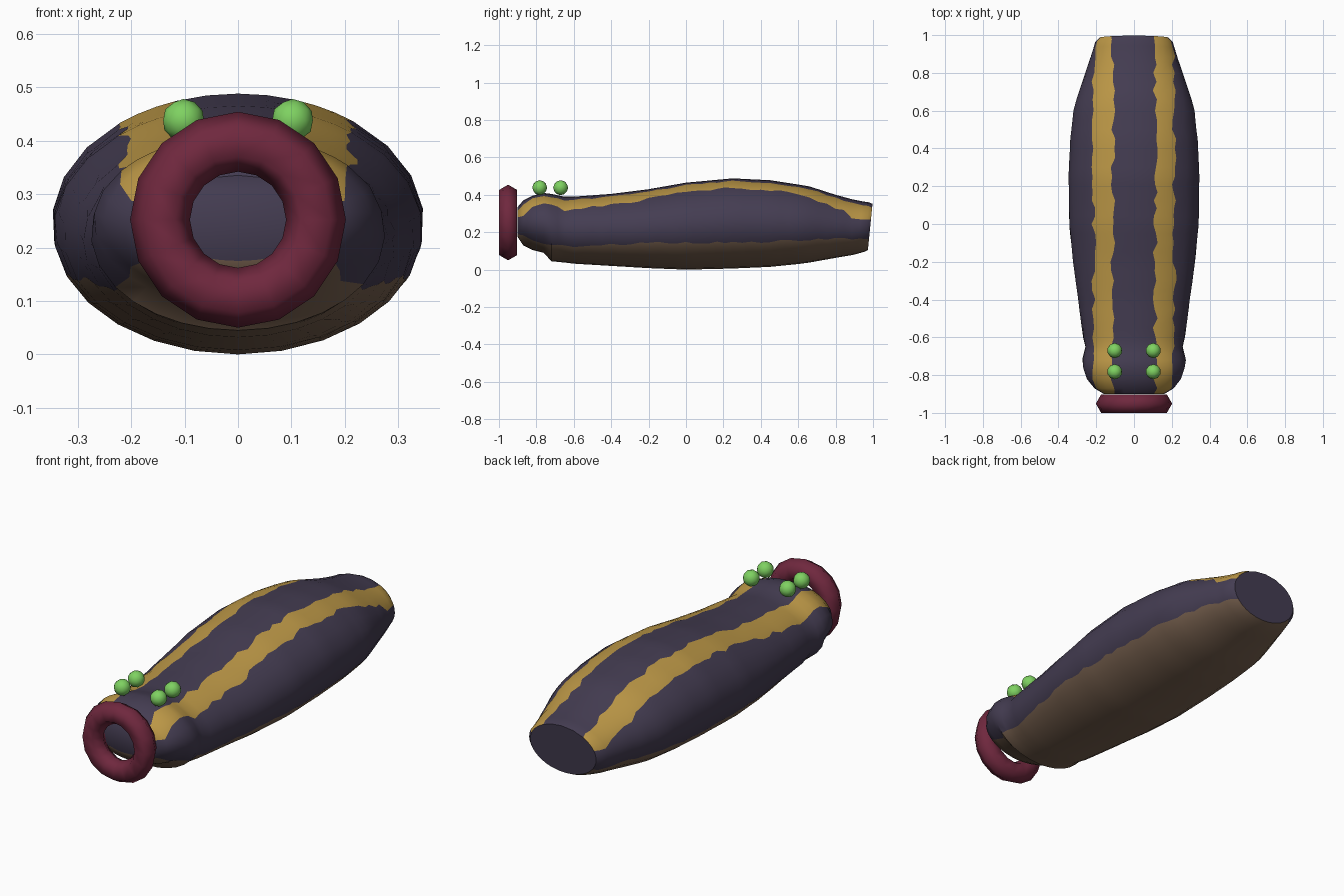
import bpy, bmesh, math, random
from mathutils import Matrix

random.seed(4)
cube = bpy.data.objects.get("Cube")
if cube:
    bpy.data.objects.remove(cube, do_unlink=True)


def material(name, r, g, b):
    m = bpy.data.materials.new(name)
    m.use_nodes = True
    m.diffuse_color = (r, g, b, 1)
    m.node_tree.nodes["Principled BSDF"].inputs["Base Color"].default_value = (r, g, b, 1)
    return m


PURPLE = material("dark purple skin", .058, .046, .084)
OCHRE = material("ochre stripe", .50, .31, .062)
BROWN = material("brown belly", .18, .115, .075)
MAROON = material("maroon sucker", .16, .021, .048)
GREEN = material("green eye", .21, .64, .12)


def add_object(name, bm, mats, angle):
    bmesh.ops.recalc_face_normals(bm, faces=bm.faces)
    mesh = bpy.data.meshes.new(name)
    bm.to_mesh(mesh)
    bm.free()
    ob = bpy.data.objects.new(name, mesh)
    bpy.context.collection.objects.link(ob)
    for m in mats:
        mesh.materials.append(m)
    bpy.ops.object.select_all(action='DESELECT')
    ob.select_set(True)
    bpy.context.view_layer.objects.active = ob
    bpy.ops.object.shade_smooth_by_angle(angle=math.radians(angle))
    return ob


# Body stations: y, half width, bottom z, top z, belly colour height
STATIONS = [
    (-.90, .16, .175, .335, .19), (-.87, .21, .13, .37, .18),
    (-.82, .25, .105, .395, .16), (-.76, .27, .09, .41, .14),
    (-.72, .275, .045, .405, .13), (-.65, .258, .038, .39, .125),
    (-.60, .27, .032, .39, .125), (-.40, .296, .02, .405, .135),
    (-.20, .325, .008, .43, .145), (0, .345, 0, .465, .145),
    (.25, .348, .006, .488, .145), (.45, .338, .015, .478, .15),
    (.60, .322, .03, .455, .16), (.66, .305, .038, .445, .16),
    (.80, .258, .063, .40, .165), (.93, .215, .085, .365, .165),
    (.965, .205, .095, .36, .165), (.985, .185, .105, .352, .165)]


def densify(stations, step):
    for a, b in zip(stations, stations[1:]):
        n = max(1, round((b[0] - a[0]) / step))
        for i in range(n):
            yield [p + (q - p) * i / n for p, q in zip(a, b)]
    yield stations[-1]


def fan(start, end, n):
    return [start + (end - start) * i / n for i in range(n)]


def half_angles(w, low, high, belly):
    """Angles from the spine to the belly line, with columns on colour borders."""
    wobble = lambda: random.uniform(-.013, .013)
    inner = math.asin(min((.112 + wobble()) / w, .70))
    outer = math.asin(min((.212 + wobble()) / w, .95))
    mid = (low + high) / 2
    ratio = (belly + wobble() * .5 - mid) / (mid - low)
    edge = math.acos(max(-.97, ratio))
    return fan(0, inner, 2) + fan(inner, outer, 3) + fan(outer, edge, 5) + fan(edge, math.pi, 5)


# Body: lofted ellipses, stripes and belly coloured by column
bm = bmesh.new()
rings = []
for y, w, low, high, belly in densify(STATIONS, .045):
    mid, h = (low + high) / 2, (high - low) / 2
    right = half_angles(w, low, high, belly)
    left = half_angles(w, low, high, belly)
    angles = right + [math.pi] + [-a for a in reversed(left[1:])]
    ring = []
    for a in angles:
        z = mid + h * math.cos(a)
        tilt = .1 * (z - mid) if y > .9 else 0
        ring.append(bm.verts.new((w * math.sin(a), y + tilt, z)))
    rings.append(ring)
count = len(rings[0])
for r, s in zip(rings, rings[1:]):
    for i in range(count):
        j = (i + 1) % count
        face = bm.faces.new((r[i], r[j], s[j], s[i]))
        column = min(i, count - 1 - i)
        face.material_index = 1 if 2 <= column < 5 else 2 if column >= 10 else 0
for end in (rings[0], rings[-1]):
    bm.faces.new(end)
add_object("body", bm, [PURPLE, OCHRE, BROWN], 40)

# Mouth sucker: hexagonal section swept round a ring
bpy.ops.mesh.primitive_torus_add(
    major_segments=16, minor_segments=6, major_radius=.146, minor_radius=.056,
    location=(0, -.951, .252), rotation=(math.pi / 2, 0, 0))
sucker = bpy.context.object
sucker.name = "mouth_sucker"
sucker.data.materials.append(MAROON)
bpy.ops.object.shade_smooth_by_angle(angle=math.radians(80))

# Two pairs of eyes
for row, y in (("front", -.782), ("rear", -.67)):
    for side, x in (("left", .102), ("right", -.102)):
        bm = bmesh.new()
        bmesh.ops.create_icosphere(bm, subdivisions=2, radius=.04,
                                   matrix=Matrix.Translation((x, y, .438)))
        add_object(f"{row}_{side}_eye", bm, [GREEN], 60)
